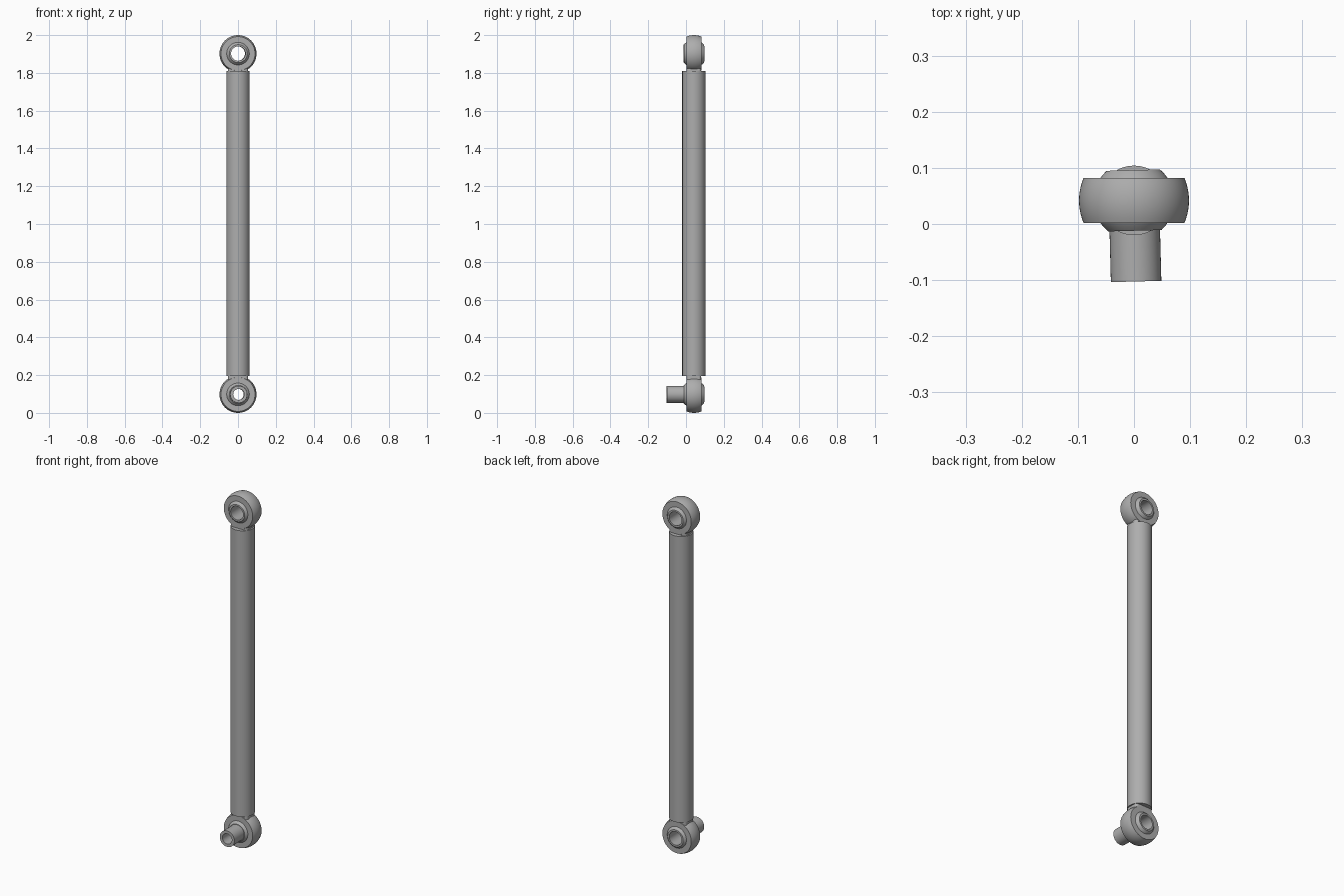
import bpy, bmesh, math
from mathutils import Matrix, Vector

if "Cube" in bpy.data.objects:
    bpy.data.objects.remove(bpy.data.objects["Cube"])

YC = 0.042              # shared axis offset of tube and joints
Z_LOW, Z_HIGH = 0.098, 1.902
TILT = math.radians(1.5)

steel = bpy.data.materials.new("grey_steel")
steel.diffuse_color = (0.42, 0.42, 0.42, 1)
steel.use_nodes = True
steel.node_tree.nodes["Principled BSDF"].inputs["Base Color"].default_value = steel.diffuse_color


def finish(name, bm, loc, rot=0.0):
    bmesh.ops.recalc_face_normals(bm, faces=bm.faces)
    me = bpy.data.meshes.new(name)
    bm.to_mesh(me)
    bm.free()
    me.materials.append(steel)
    ob = bpy.data.objects.new(name, me)
    bpy.context.collection.objects.link(ob)
    ob.location = loc
    ob.rotation_euler.z = rot
    bpy.ops.object.select_all(action='DESELECT')
    ob.select_set(True)
    bpy.context.view_layer.objects.active = ob
    bpy.ops.object.shade_smooth_by_angle(angle=math.radians(30))
    return ob


def lathe(name, profile, loc, rot=0.0, steps=64):
    """Revolve a closed (radius, y) profile about the y axis."""
    bm = bmesh.new()
    rings = []
    for i in range(steps):
        a = 2 * math.pi * i / steps
        rings.append([bm.verts.new((r * math.cos(a), y, r * math.sin(a))) for r, y in profile])
    n = len(profile)
    for i in range(steps):
        p, q = rings[i], rings[(i + 1) % steps]
        for j in range(n):
            k = (j + 1) % n
            bm.faces.new((p[j], p[k], q[k], q[j]))
    return finish(name, bm, loc, rot)


def housing_profile():
    # barrel-shaped outer wall, straight bore
    ys = [-0.04 + 0.08 * i / 10 for i in range(11)]
    return [(0.06, -0.04)] + [(0.098 - 0.008 * (y / 0.04) ** 2, y) for y in ys] + [(0.06, 0.04)]


def ball_profile():
    # truncated sphere with a bore
    ys = [-0.054 + 0.108 * i / 14 for i in range(15)]
    return [(0.038, -0.054)] + [(math.sqrt(0.072 ** 2 - y * y), y) for y in ys] + [(0.038, 0.054)]


# main tube
bm = bmesh.new()
bmesh.ops.create_cone(bm, cap_ends=True, segments=64, radius1=0.062, radius2=0.062, depth=1.615)
finish("main_tube", bm, (0, YC, 1.002))

# rod-end joints at both ends
for tag, z, s in (("lower", Z_LOW, 1), ("upper", Z_HIGH, -1)):
    lathe(tag + "_joint_housing", housing_profile(), (0, YC, z))
    lathe(tag + "_joint_ball", ball_profile(), (0, YC, z), TILT)
    # flat-sided neck into the tube
    bm = bmesh.new()
    bmesh.ops.create_cube(bm, size=1, matrix=Matrix.Diagonal((0.106, 0.077, 0.035, 1)))
    uprights = [e for e in bm.edges if abs((e.verts[0].co - e.verts[1].co).z) > 0.01]
    bmesh.ops.bevel(bm, geom=uprights, offset=0.014, segments=4, profile=0.5, affect='EDGES')
    finish(tag + "_neck", bm, (0, YC, z + s * 0.0935))

# spacer sleeve on the front of the lower joint
lathe("spacer_sleeve",
      [(0.029, -0.1445), (0.045, -0.1445), (0.045, -0.052), (0.029, -0.052)],
      (0, YC, Z_LOW), TILT)
